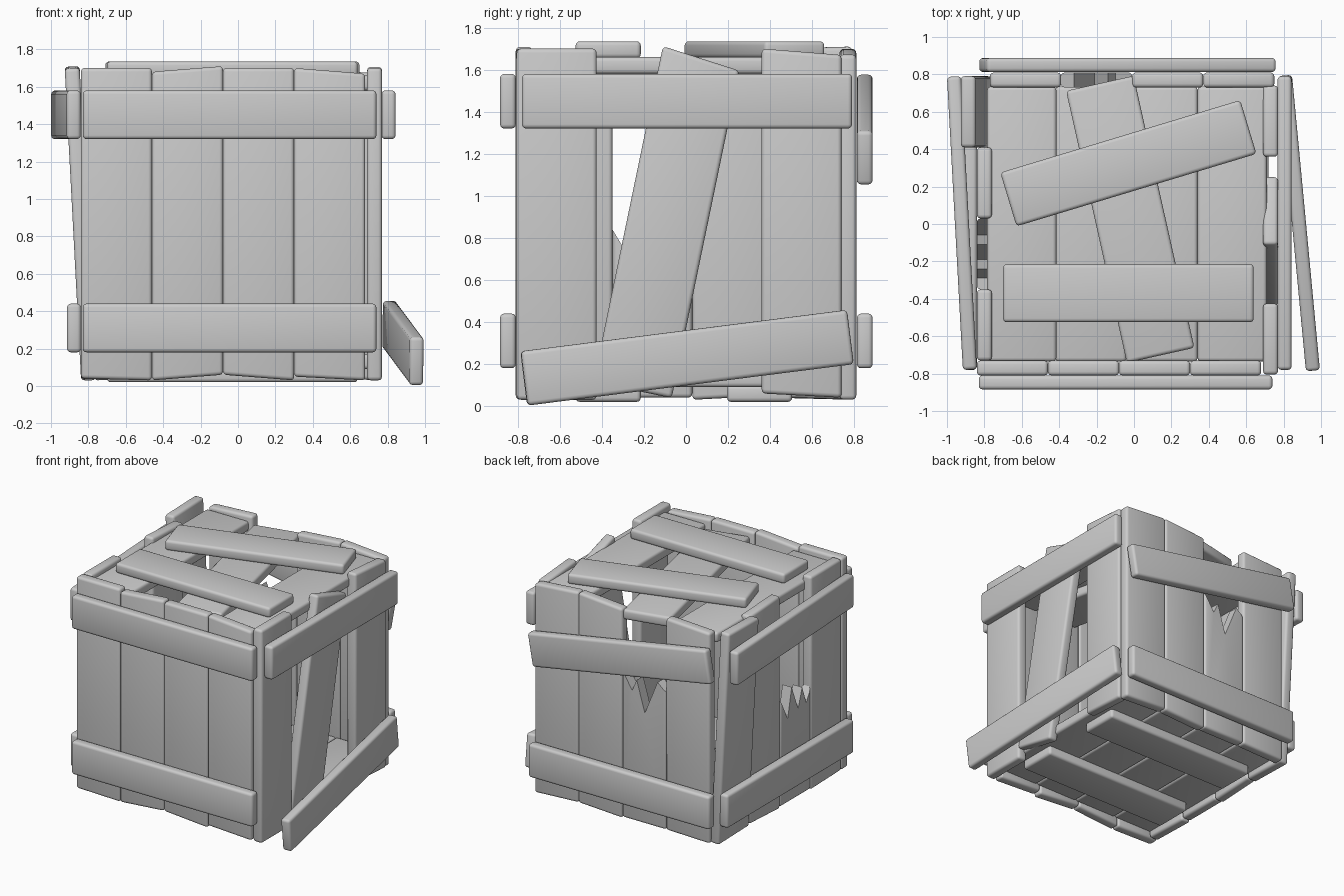
import bpy, bmesh
from math import radians
from mathutils import Matrix, Vector

if "Cube" in bpy.data.objects:
    bpy.data.objects.remove(bpy.data.objects["Cube"])

W = 0.38        # plank width
T = 0.08        # board thickness
ZM = 0.87       # wall mid height


def board(name, loc, outline, yaw=0, lean=0, roll=0, t=T, jagged=()):
    """Extruded outline (local x, z), rounded edges except at the jagged points."""
    bm = bmesh.new()
    front = [bm.verts.new((x, -t / 2, z)) for x, z in outline]
    back = [bm.verts.new((x, t / 2, z)) for x, z in outline]
    n = len(outline)
    bm.faces.new(front)
    bm.faces.new(back[::-1])
    for i in range(n):
        j = (i + 1) % n
        bm.faces.new((front[j], front[i], back[i], back[j]))
    bmesh.ops.recalc_face_normals(bm, faces=bm.faces)
    sharp = {v for i in jagged for v in (front[i], back[i])}
    edges = [e for e in bm.edges if not (e.verts[0] in sharp and e.verts[1] in sharp)]
    bmesh.ops.bevel(bm, geom=edges, offset=0.02, segments=3, profile=0.5,
                    affect='EDGES', clamp_overlap=True)
    bmesh.ops.triangulate(bm, faces=[f for f in bm.faces if len(f.verts) > 4])
    mesh = bpy.data.meshes.new(name)
    bm.to_mesh(mesh)
    bm.free()
    mesh.polygons.foreach_set("use_smooth", [True] * len(mesh.polygons))
    mesh.set_sharp_from_angle(angle=radians(40))
    ob = bpy.data.objects.new(name, mesh)
    bpy.context.collection.objects.link(ob)
    ob.matrix_world = (Matrix.Translation(Vector(loc)) @ Matrix.Rotation(radians(yaw), 4, 'Z')
                       @ Matrix.Rotation(radians(lean), 4, 'X')
                       @ Matrix.Rotation(radians(roll), 4, 'Y'))
    return ob


def rect(w, h):
    return [(-w / 2, -h / 2), (w / 2, -h / 2), (w / 2, h / 2), (-w / 2, h / 2)]


def upright(name, x, y, yaw, bottom, top, lean=0, roll=0):
    """Wall plank with slanted ends, heights given in world z (left, right)."""
    h = W / 2
    pts = [(-h, bottom[0] - ZM), (h, bottom[1] - ZM), (h, top[1] - ZM), (-h, top[0] - ZM)]
    board(name, (x, y, ZM), pts, yaw, lean, roll)


def broken(name, x, y, yaw, bottom, jag):
    """Snapped wall plank with a splintered top edge."""
    pts = [(-W / 2, bottom - ZM), (W / 2, bottom - ZM)] + [(a, z - ZM) for a, z in reversed(jag)]
    board(name, (x, y, ZM), pts, yaw, jagged=range(2, len(pts)))


# front wall
ends = [((.04, .03), (1.70, 1.70)), ((.03, .06), (1.68, 1.71)),
        ((.06, .03), (1.70, 1.70)), ((.05, .03), (1.70, 1.67))]
for i, (b, t) in enumerate(ends):
    upright(f"front_plank_{i + 1}", -0.65 + W * i, -0.77, 0, b, t)

# right wall: one loose plank, one missing
upright("right_plank_front", 0.73, -0.615, 90, (.03, .03), (1.70, 1.70))
upright("right_plank_loose", 0.73, -0.09, 90, (.06, .06), (1.69, 1.65), roll=11.7)
upright("right_plank_back", 0.73, 0.55, 90, (.06, .04), (1.70, 1.67))

# back wall: one snapped plank
upright("back_plank_1", 0.56, 0.77, 180, (.03, .05), (1.67, 1.70))
upright("back_plank_2", 0.18, 0.77, 180, (.05, .03), (1.70, 1.67))
broken("back_plank_broken", -0.20, 0.77, 180, 0.04,
       [(-.19, 1.20), (-.10, 1.06), (-.06, 1.15), (.01, .91), (.12, 1.18), (.19, 1.12)])
upright("back_plank_4", -0.58, 0.77, 180, (.04, .03), (1.70, 1.68))

# left wall: one snapped plank, one leaning out
upright("left_plank_leaning", -0.843, 0.60, -90, (.03, .04), (1.71, 1.70), lean=3)
upright("left_plank_2", -0.80, 0.22, -90, (.05, .03), (1.68, 1.70))
broken("left_plank_broken", -0.80, -0.16, -90, 0.04,
       [(-.19, .88), (-.10, .70), (-.05, .93), (.03, .73), (.08, .88), (.13, .74), (.19, .84)])
upright("left_plank_4", -0.80, -0.54, -90, (.03, .04), (1.70, 1.70))

# wall battens
bar = rect(1.57, 0.26)
BT = 0.075
for z, tag in ((0.31, "lower"), (1.45, "upper")):
    board(f"front_batten_{tag}", (-0.045, -0.847, z), bar, t=BT)
board("back_batten_lower", (-0.035, 0.85, 0.31), bar, 180, t=BT)
board("back_batten_upper", (-0.035, 0.85, 1.315), bar, 180, roll=-10, t=BT)
board("right_batten_upper", (0.805, 0.005, 1.45), bar, 90, t=BT)
board("right_batten_fallen", (0.882, 0.005, 0.23), bar, 95.4, roll=-7.2, t=BT)
board("left_batten_lower", (-0.877, 0.005, 0.31), bar, -90, t=BT)
board("left_batten_upper", (-0.92, 0.005, 1.45), bar, -86.9, t=BT)

# lid planks and battens
slat = rect(0.37, 1.47)
board("lid_plank_left", (-0.60, 0, 1.62), slat, lean=-90)
board("lid_plank_loose", (-0.02, 0.025, 1.62), rect(0.37, 1.49), lean=-90, roll=-12.6)
board("lid_plank_right", (0.525, 0, 1.62), slat, lean=-90)
board("lid_batten_front", (-0.03, -0.37, 1.695), rect(1.34, 0.31), lean=-90)
board("lid_batten_loose", (-0.03, 0.325, 1.695), rect(1.34, 0.30), lean=-90, roll=-16.8)

# floor planks and battens
for i in range(4):
    board(f"floor_plank_{i + 1}", (-0.61 + W * i, 0, 0.13), rect(W, 1.47), lean=-90)
for y, tag in ((-0.37, "front"), (0.35, "back")):
    board(f"floor_batten_{tag}", (-0.03, y, 0.06), rect(1.34, 0.31), lean=-90)
